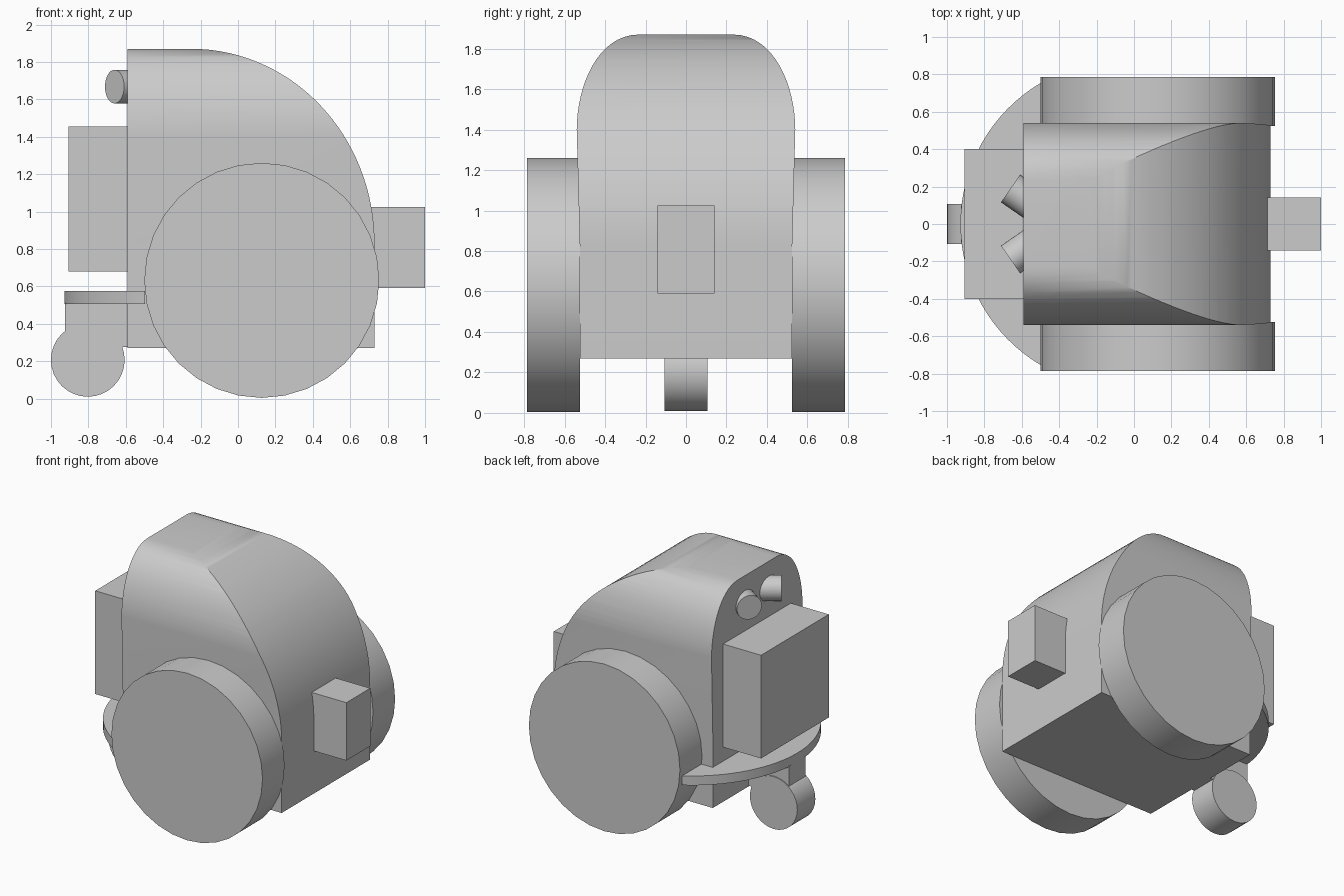
import bpy, bmesh, math
from mathutils import Vector

cube = bpy.data.objects.get("Cube")
if cube:
    bpy.data.objects.remove(cube, do_unlink=True)

GREY = (0.6, 0.6, 0.6, 1.0)
grey = bpy.data.materials.new("plain_grey")
grey.use_nodes = True
grey.diffuse_color = GREY
grey.node_tree.nodes["Principled BSDF"].inputs["Base Color"].default_value = GREY


def smooth(obj):
    bpy.ops.object.select_all(action='DESELECT')
    obj.select_set(True)
    bpy.context.view_layer.objects.active = obj
    bpy.ops.object.shade_smooth_by_angle(angle=math.radians(30))


def prism(name, points, offset):
    """Extrude a closed outline along an offset vector."""
    bm = bmesh.new()
    face = bm.faces.new([bm.verts.new(p) for p in points])
    new = bmesh.ops.extrude_face_region(bm, geom=[face])["geom"]
    bmesh.ops.translate(bm, vec=offset,
                        verts=[g for g in new if isinstance(g, bmesh.types.BMVert)])
    bmesh.ops.recalc_face_normals(bm, faces=bm.faces)
    mesh = bpy.data.meshes.new(name)
    bm.to_mesh(mesh)
    bm.free()
    obj = bpy.data.objects.new(name, mesh)
    obj.data.materials.append(grey)
    bpy.context.collection.objects.link(obj)
    return obj


def box(name, x0, x1, half_y, z0, z1):
    outline = [(x0, -half_y, z0), (x1, -half_y, z0), (x1, -half_y, z1), (x0, -half_y, z1)]
    return prism(name, outline, (0, 2 * half_y, 0))


def cylinder(name, start, end, radius, sides=32):
    start, end = Vector(start), Vector(end)
    axis = end - start
    bpy.ops.mesh.primitive_cylinder_add(
        vertices=sides, radius=radius, depth=axis.length, location=(start + end) / 2,
        rotation=axis.to_track_quat('Z', 'Y').to_euler())
    obj = bpy.context.object
    obj.name = name
    obj.data.materials.append(grey)
    smooth(obj)
    return obj


def bezier(a, b, c, d, steps):
    for i in range(steps + 1):
        t = i / steps
        s = 1 - t
        yield tuple(s**3 * p + 3 * s * s * t * q + 3 * s * t * t * r + t**3 * w
                    for p, q, r, w in zip(a, b, c, d))


# Body: the domed side outline intersected with a round-shouldered cross-section
BACK, FRONT, BOTTOM, TOP, DECK = -0.59, 0.73, 0.27, 1.87, 0.83
dome_x = -0.25
STEPS = 32
arc = [(dome_x + (FRONT - dome_x) * math.sin(a), DECK + (TOP - DECK) * math.cos(a))
       for a in (math.pi / 2 * i / STEPS for i in range(STEPS + 1))]
side = [(BACK, BOTTOM), (BACK, TOP)] + arc + [(FRONT, BOTTOM)]
body = prism("body", [(x, -0.7, z) for x, z in side], (0, 1.4, 0))

half = [(0.525, BOTTOM), (0.525, DECK)]
half += bezier((0.54, 1.4), (0.54, 1.61), (0.44, TOP), (0.23, TOP), 16)
section = half + [(-y, z) for y, z in reversed(half)]
shell = prism("shoulder_cutter", [(-1, y, z) for y, z in section], (2, 0, 0))
shell.hide_render = True
cut = body.modifiers.new("shoulders", 'BOOLEAN')
cut.operation, cut.solver, cut.object = 'INTERSECT', 'EXACT', shell
bpy.context.view_layer.objects.active = body
bpy.ops.object.modifier_apply(modifier=cut.name)
bpy.data.objects.remove(shell, do_unlink=True)
smooth(body)

# Drive wheels and angled eye tubes, one per side
for label, s in (("left", 1), ("right", -1)):
    cylinder(label + "_wheel", (0.127, s * 0.525, 0.632), (0.127, s * 0.787, 0.632), 0.628)
    cylinder(label + "_tube", (-0.66, s * 0.19, 1.668), (-0.53, s * 0.10, 1.668), 0.09)

# Boxes on either end
box("rear_pack", -0.905, BACK + 0.01, 0.402, 0.68, 1.455)
box("nose_block", 0.7, 1.0, 0.142, 0.59, 1.025)

# Curved bumper shelf, cut straight where it meets the wheels
cx, radius, edge = -0.05, 0.878, -0.497
span = math.acos((cx - edge) / radius)
curve = [(cx - radius * math.cos(a), radius * math.sin(a), 0.505)
         for a in (span * (i / 16 - 1) for i in range(33))]
smooth(prism("bumper_shelf", curve, (0, 0, 0.07)))

# Caster
box("caster_bracket", -0.925, BACK + 0.01, 0.1, 0.275, 0.51)
cylinder("caster_wheel", (-0.803, -0.107, 0.207), (-0.803, 0.107, 0.207), 0.197)
